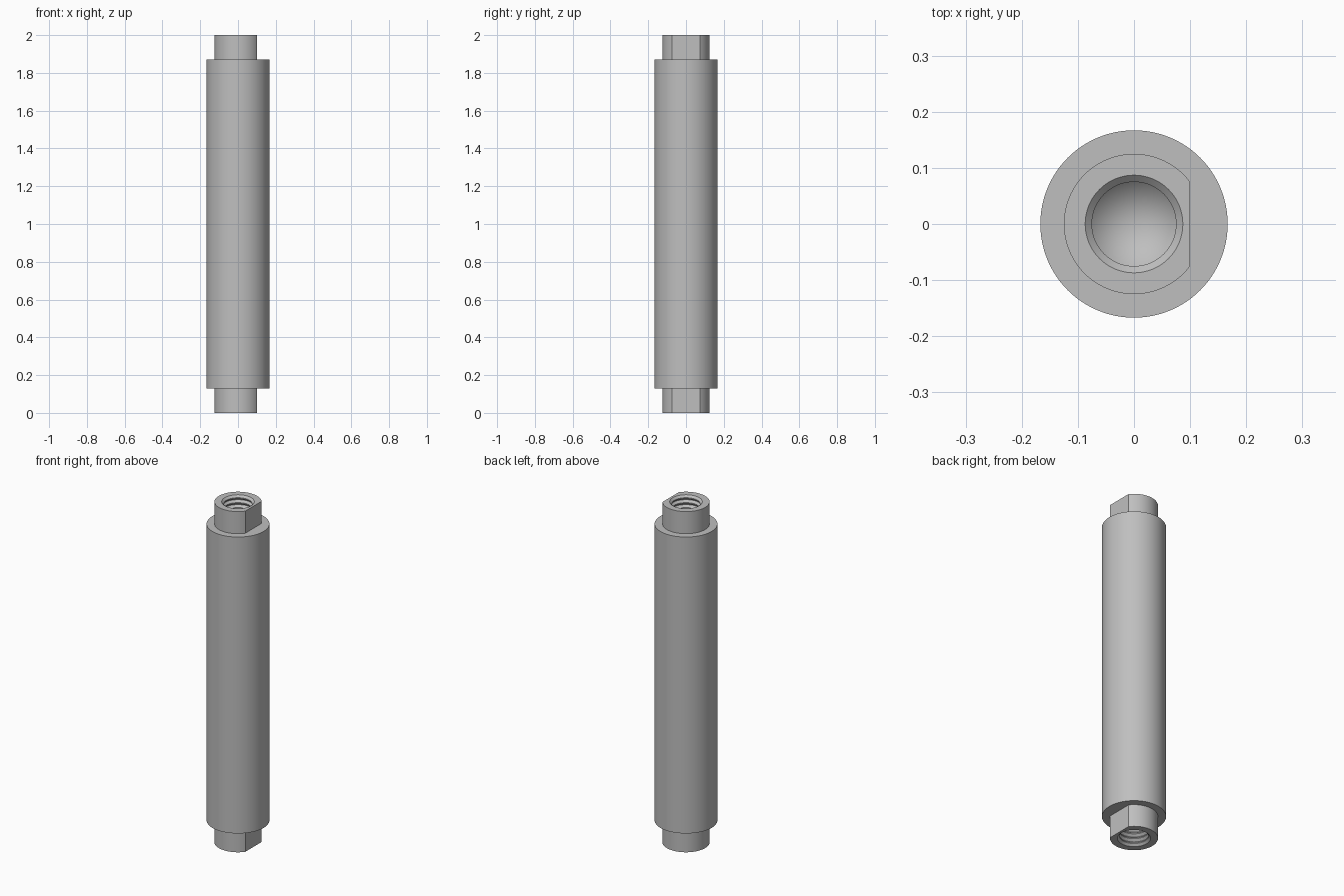
import bpy, bmesh, math

if "Cube" in bpy.data.objects:
    bpy.data.objects.remove(bpy.data.objects["Cube"])

SEGMENTS = 96
BODY_R, NECK_R, FLAT_X = 0.167, 0.125, 0.10
NECK_H, HEIGHT = 0.13, 2.0
MAJOR_R, MINOR_R, PITCH, THREADS = 0.087, 0.075, 0.029, 11

steel = bpy.data.materials.new("grey steel")
steel.diffuse_color = (0.52, 0.52, 0.52, 1)
steel.use_nodes = True
steel.node_tree.nodes["Principled BSDF"].inputs["Base Color"].default_value = steel.diffuse_color

# Lower half of the profile (radius, z): drilled point, threaded bore, neck, shoulder
thread = []
for i in range(THREADS):
    z = i * PITCH
    thread += [(MAJOR_R, z), (MINOR_R, z + PITCH * 0.4), (MINOR_R, z + PITCH * 0.6)]
    if i < THREADS - 1:
        thread.append((MAJOR_R, z + PITCH * 0.95))
bore_end = THREADS * PITCH + 0.02
lower = [(0, bore_end + MINOR_R), (MINOR_R, bore_end)] + thread[::-1]
lower += [(NECK_R, 0), (NECK_R, NECK_H), (BODY_R, NECK_H)]
profile = lower + [(r, HEIGHT - z) for r, z in reversed(lower)]

# Angles include the exact corners of the neck flats
corner = math.acos(FLAT_X / NECK_R)
angles = sorted([2 * math.pi * i / SEGMENTS for i in range(SEGMENTS)]
                + [corner, 2 * math.pi - corner])

# Revolve the profile, trimming the necks to the flat
bm = bmesh.new()
rings = []
for r, z in profile:
    if r == 0:
        rings.append([bm.verts.new((0, 0, z))] * len(angles))
        continue
    limit = FLAT_X if r == NECK_R else BODY_R
    rings.append([bm.verts.new((min(r * math.cos(a), limit), r * math.sin(a), z))
                  for a in angles])
for a, b in zip(rings, rings[1:]):
    for i in range(len(angles)):
        j = (i + 1) % len(angles)
        quad = list(dict.fromkeys([a[i], a[j], b[j], b[i]]))
        bm.faces.new(quad)
bmesh.ops.recalc_face_normals(bm, faces=bm.faces)

mesh = bpy.data.meshes.new("threaded_shaft")
bm.to_mesh(mesh)
bm.free()
mesh.materials.append(steel)
shaft = bpy.data.objects.new("threaded_shaft", mesh)
bpy.context.collection.objects.link(shaft)

# Smooth round walls, sharp machined edges
bpy.context.view_layer.objects.active = shaft
shaft.select_set(True)
bpy.ops.object.shade_smooth_by_angle(angle=math.radians(20))
